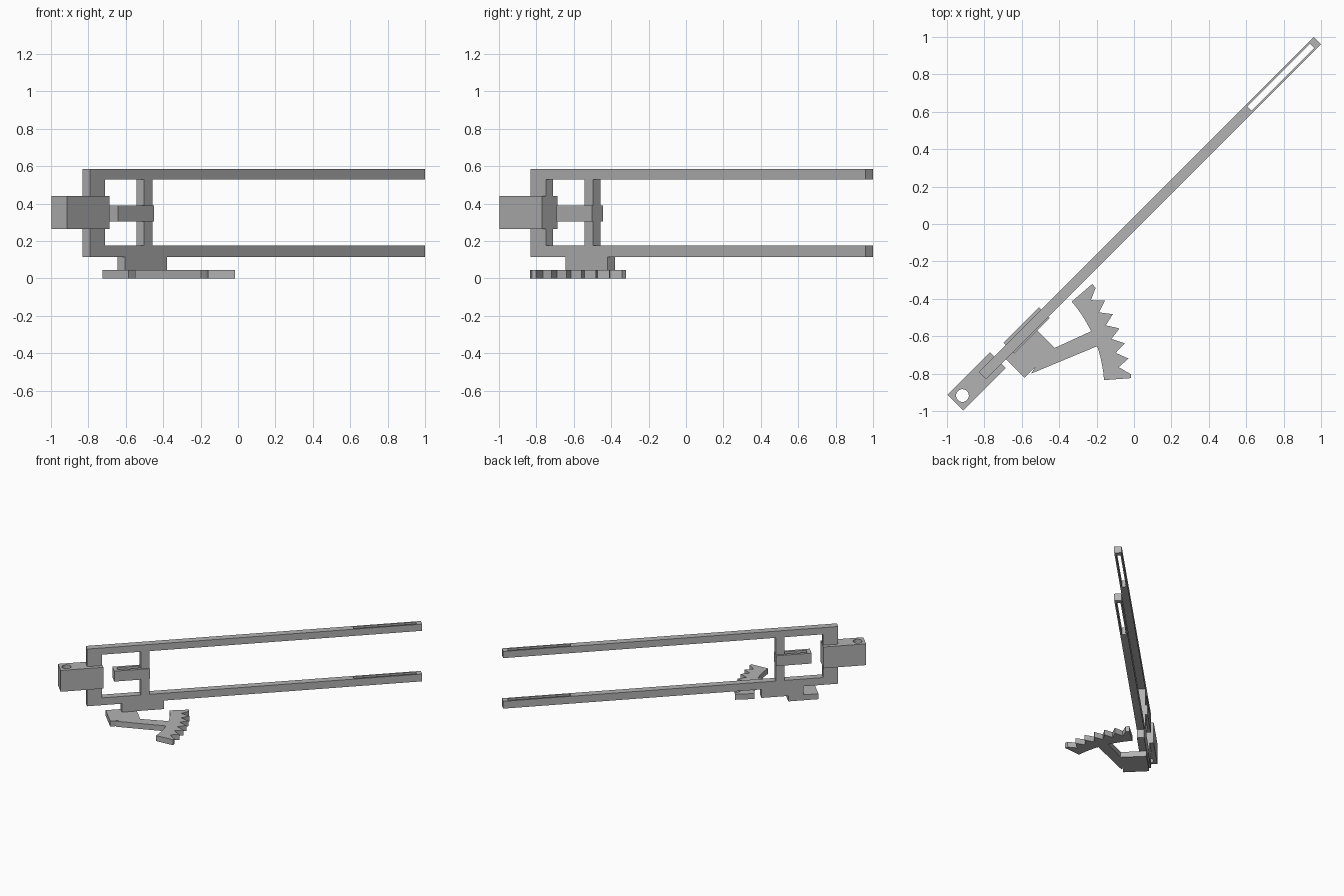
import bpy, bmesh, math
from mathutils import Matrix, Vector

cube = bpy.data.objects.get("Cube")
if cube:
    bpy.data.objects.remove(cube, do_unlink=True)

GREY = (0.45, 0.45, 0.45, 1)
mat = bpy.data.materials.new("plain grey")
mat.use_nodes = True
mat.diffuse_color = GREY
mat.node_tree.nodes["Principled BSDF"].inputs["Base Color"].default_value = GREY

# The assembly lies along a diagonal: local x runs lengthwise
TURN = Matrix.Rotation(math.radians(45), 4, 'Z')


def prism(name, points, low, high, upright=False, matrix=TURN):
    """Extrude an outline: plan (x, y) along z, or side profile (x, z) along y."""
    bm = bmesh.new()
    place = (lambda a, b, d: (a, d, b)) if upright else (lambda a, b, d: (a, b, d))
    face = bm.faces.new([bm.verts.new(place(a, b, low)) for a, b in points])
    out = bmesh.ops.extrude_face_region(bm, geom=[face])
    shift = Vector(place(0, 0, high - low))
    bmesh.ops.translate(bm, vec=shift, verts=[g for g in out["geom"] if isinstance(g, bmesh.types.BMVert)])
    bmesh.ops.recalc_face_normals(bm, faces=bm.faces)
    bm.transform(matrix)
    mesh = bpy.data.meshes.new(name)
    bm.to_mesh(mesh)
    bm.free()
    mesh.materials.append(mat)
    ob = bpy.data.objects.new(name, mesh)
    bpy.context.collection.objects.link(ob)
    return ob


def rect(x0, x1, y0, y1):
    return [(x0, y0), (x1, y0), (x1, y1), (x0, y1)]


def cut(ob, cutter):
    cutter.hide_render = True
    mod = ob.modifiers.new("opening", 'BOOLEAN')
    mod.operation, mod.solver, mod.object = 'DIFFERENCE', 'EXACT', cutter
    bpy.context.view_layer.objects.active = ob
    bpy.ops.object.modifier_apply(modifier=mod.name)
    bpy.data.objects.remove(cutter, do_unlink=True)


# Fork frame: two long arms, end post and lower mounting pad in one profile
BACK, TIP, HALF = -1.146, 1.387, 0.028
profile = [(BACK, 0.115), (-0.883, 0.115), (-0.883, 0.045), (-0.565, 0.045),
           (-0.565, 0.115), (TIP, 0.115), (TIP, 0.175), (-1.032, 0.175),
           (-1.032, 0.53), (TIP, 0.53), (TIP, 0.585), (BACK, 0.585)]
frame = prism("fork_frame", profile, -HALF, HALF, upright=True)
cut(frame, prism("arm_slot_cutter", rect(0.873, 1.347, -0.016, 0.016), 0, 1))

# Cross post between the arms
prism("cross_post", rect(-0.74, -0.674, -HALF, HALF), 0.17, 0.535)

# Slotted guide block on the post
guide = prism("guide_block", rect(-0.942, -0.673, -0.036, 0.045), 0.305, 0.39)
cut(guide, prism("guide_slot_cutter", rect(-0.912, -0.745, -0.014, 0.023), 0.2, 0.5))

# Pivot block with a round hole
pivot = prism("pivot_block", rect(-1.351, -1.029, -0.059, 0.059), 0.265, 0.44)
circle = [(-1.297 + 0.034 * math.cos(i * math.tau / 32), 0.034 * math.sin(i * math.tau / 32))
          for i in range(32)]
cut(pivot, prism("pivot_hole_cutter", circle, 0.2, 0.5))

# Toothed sector plate: hub, arm and rack arc
PLATE = 0.045
prism("sector_hub", rect(-0.996, -0.769, -0.168, HALF), 0, PLATE)
flat = Matrix.Identity(4)
prism("sector_arm", [(-0.55, -0.8), (-0.17, -0.642), (-0.2, -0.56), (-0.425, -0.663), (-0.5, -0.72)],
      0, PLATE, matrix=flat)


def polar(radius, degrees):
    a = math.radians(degrees)
    return (-0.885 + radius * math.cos(a), -0.888 + radius * math.sin(a))


START, END, TEETH = 40.6, 4.2, 7
INNER, ROOT, OUTER = 0.727, 0.812, 0.872
outline = [polar(INNER, END + (START - END) * i / 12) for i in range(13)]
outline.append(polar(OUTER, START))
for i in range(TEETH):
    angle = 38.8 - 5.53 * i
    outline.append(polar(OUTER, angle))
    if i < TEETH - 1:
        outline.append(polar(ROOT, angle - 2.5))
outline.append(polar(OUTER, END))
prism("sector_teeth", outline, 0, PLATE, matrix=flat)
